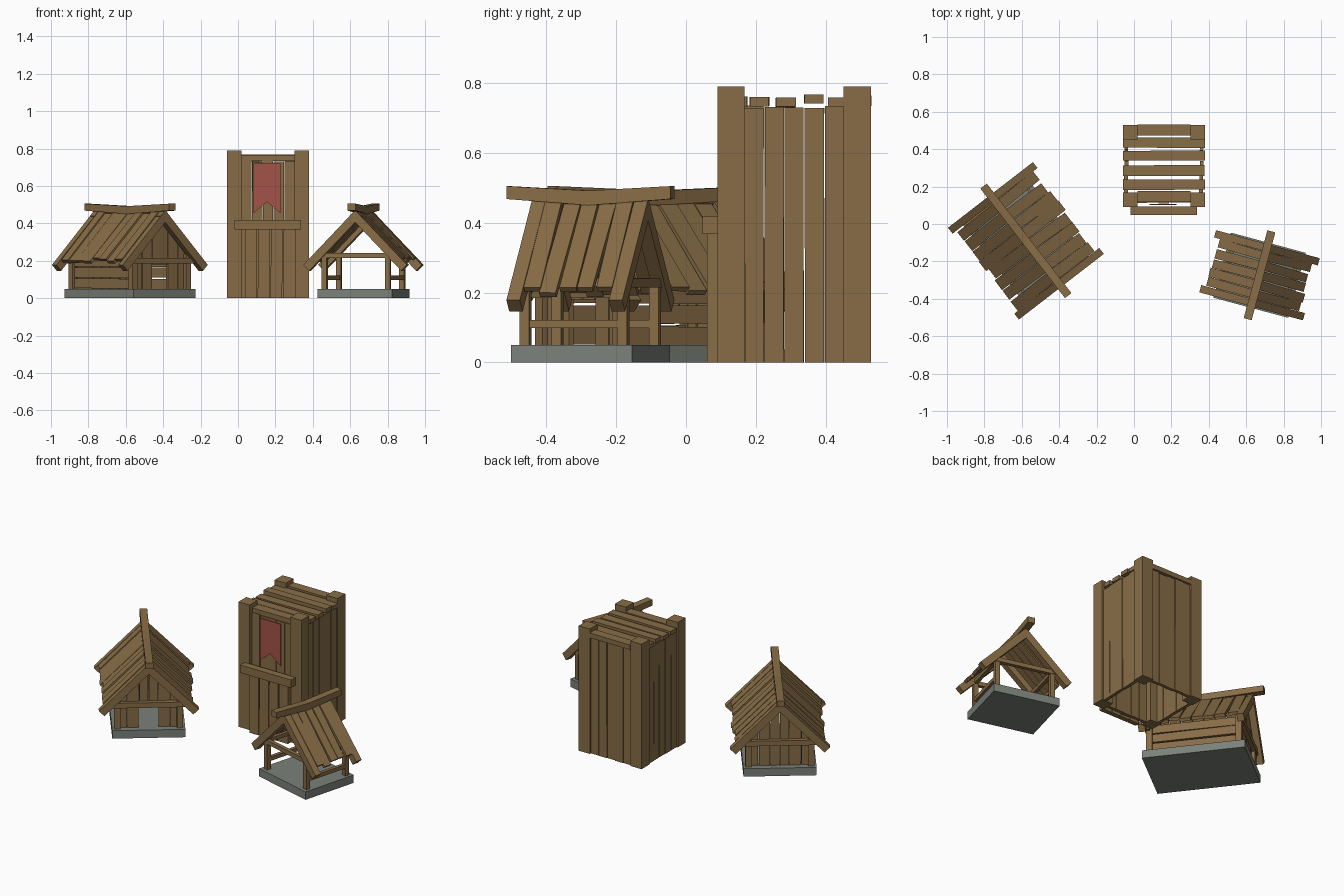
import bpy, bmesh, math, random
from mathutils import Vector, Matrix

random.seed(4)
if "Cube" in bpy.data.objects:
    bpy.data.objects.remove(bpy.data.objects["Cube"])


def material(name, rgb):
    m = bpy.data.materials.new(name)
    m.use_nodes = True
    m.diffuse_color = (*rgb, 1)
    m.node_tree.nodes["Principled BSDF"].inputs["Base Color"].default_value = (*rgb, 1)
    return m


WOOD = material("weathered wood", (0.245, 0.152, 0.062))
STONE = material("grey stone", (0.2, 0.22, 0.195))
CLOTH = material("red cloth", (0.36, 0.085, 0.065))
X, Y, Z = Vector((1, 0, 0)), Vector((0, 1, 0)), Vector((0, 0, 1))


class Part:
    """Collects solids in one mesh object placed by a matrix."""

    def __init__(self, name, place, mat=WOOD):
        self.name, self.place, self.mat, self.bm = name, place, mat, bmesh.new()

    def prism(self, points, depth):
        low = [self.bm.verts.new(p) for p in points]
        high = [self.bm.verts.new(Vector(p) + depth) for p in points]
        n = len(low)
        self.bm.faces.new(low)
        self.bm.faces.new(high[::-1])
        for i in range(n):
            j = (i + 1) % n
            self.bm.faces.new((low[j], low[i], high[i], high[j]))

    def board(self, a, b, width, normal, thick, rough=0.0):
        # a to b is the centre line of the outer face; rough tapers the ends
        a, b = Vector(a), Vector(b)
        side = (b - a).normalized().cross(normal) * width / 2
        r = lambda: 1 - random.random() * rough
        self.prism([a - side * r(), a + side * r(), b + side * r(), b - side * r()],
                   -Vector(normal) * thick)

    def box(self, lo, hi):
        x, y, z = lo
        self.prism([(x, y, z), (hi[0], y, z), (hi[0], hi[1], z), (x, hi[1], z)], Z * (hi[2] - z))

    def done(self):
        bmesh.ops.recalc_face_normals(self.bm, faces=self.bm.faces[:])
        self.bm.transform(self.place)
        mesh = bpy.data.meshes.new(self.name)
        self.bm.to_mesh(mesh)
        self.bm.free()
        mesh.materials.append(self.mat)
        bpy.context.collection.objects.link(bpy.data.objects.new(self.name, mesh))


def placed(x, y, degrees):
    return Matrix.Translation((x, y, 0)) @ Matrix.Rotation(math.radians(degrees), 4, "Z")


def roof(name, place, half, ridge, count):
    # Pitched roof: barge boards at both ends, rough planks between, sagging ridge
    apex, eave, run = 0.47, 0.178, 0.287
    barge, planks = Part(name + "_barge_boards", place), Part(name + "_roof_planks", place)
    for s in (-1, 1):
        down = Vector((s * run, 0, eave - apex))
        normal = Vector((apex - eave, 0, s * run)).normalized()
        normal = Vector((s * abs(normal.x), 0, abs(normal.z)))
        top = Vector((0, 0, apex))
        for e in (-1, 1):
            mid = Y * e * (half - 0.02)
            barge.board(top + mid, top + mid + down, 0.04, normal, 0.045)
        step = (2 * half - 0.08) / count
        for i in range(count):
            at = Y * (-half + 0.04 + step * (i + 0.5)) + normal * random.uniform(-0.004, 0.006)
            tilt = Y * random.uniform(-0.006, 0.006)
            planks.board(top + at, top + at + tilt + down * random.uniform(0.87, 0.93),
                         step * 1.03, normal, 0.018, 0.2)
    barge.done()
    planks.done()
    beam = Part(name + "_ridge_beam", place)
    outline = [(-ridge, 0.468), (0, 0.45), (ridge, 0.468), (ridge, 0.505), (0, 0.492), (-ridge, 0.505)]
    beam.prism([(-0.022, y, z) for y, z in outline], X * 0.044)
    beam.done()


def base(name, place, w, l):
    slab = Part(name + "_stone_base", place, STONE)
    slab.box((-w, -l, 0), (w, l, 0.05))
    slab.done()


def posts(name, place, w, l, size, top):
    p = Part(name + "_corner_posts", place)
    for sx in (-1, 1):
        for sy in (-1, 1):
            p.board((sx * w, sy * l + size / 2, 0.05), (sx * w, sy * l + size / 2, top), size, Y, size)
    p.done()


# House
house = placed(-0.578, -0.09, 37.7)
base("house", house, 0.21, 0.302)
posts("house", house, 0.18, 0.262, 0.036, 0.235)
roof("house", house, 0.31, 0.37, 8)

gables = Part("house_gable_planks", house)
edges = [-0.185, -0.122, -0.055, 0, 0.055, 0.122, 0.185]
for end in (-1, 1):
    for a, b in zip(edges, edges[1:]):
        doorway = end < 0 and abs(a + b) < 0.1
        low = 0.18 if doorway else 0.05
        a2, b2 = a + 0.002, b - 0.002
        y = end * 0.262 + random.uniform(-0.004, 0.004)
        gables.prism([(a2, y, low), (b2, y, low), (b2, y, 0.435 - abs(b2)), (a2, y, 0.435 - abs(a2))],
                     Y * -end * 0.015)
gables.done()

ties = Part("house_tie_beams", house)
for end in (-1, 1):
    ties.board((-0.215, end * 0.288, 0.2), (0.215, end * 0.288, 0.2), 0.032, Y * end, 0.03)
ties.done()

sides = Part("house_side_boards", house)
for s in (-1, 1):
    for z in (0.078, 0.136, 0.194):
        sides.board((s * 0.186, -0.255, z), (s * 0.186, 0.255, z + random.uniform(-0.003, 0.003)),
                    0.056, X * s, 0.016, 0.12)
sides.done()

# Open shelter
shelter = placed(0.671, -0.274, -15.1)
base("shelter", shelter, 0.207, 0.18)
posts("shelter", shelter, 0.175, 0.145, 0.028, 0.24)
roof("shelter", shelter, 0.172, 0.243, 5)

rails = Part("shelter_rails", shelter)
for s in (-1, 1):
    rails.board((s * 0.187, -0.14, 0.11), (s * 0.187, 0.14, 0.11), 0.024, X * s, 0.022)
    rails.board((s * 0.187, -0.15, 0.23), (s * 0.187, 0.15, 0.23), 0.024, X * s, 0.022)
    rails.board((-0.215, s * 0.162, 0.228), (0.215, s * 0.162, 0.228), 0.026, Y * s, 0.024)
rails.done()

# Tower
tower = placed(0.16, 0.31, 0)
corner = Part("tower_corner_posts", tower)
for sx in (-1, 1):
    for sy in (-1, 1):
        corner.board((sx * 0.181, sy * 0.181 + 0.039, 0), (sx * 0.181, sy * 0.181 + 0.039, 0.79),
                     0.078, Y, 0.078)
corner.done()

walls = Part("tower_wall_planks", tower)
for turn in range(4):
    out = Matrix.Rotation(turn * math.pi / 2, 3, "Z") @ -Y
    along = out.cross(Z)
    for i in range(5):
        at = out * ((0.198 if turn == 0 else 0.21) + random.uniform(-0.003, 0.003)) + along * (i - 2) * 0.0575
        walls.board(at, at + Z * random.uniform(0.728, 0.737), 0.0575, out, 0.02, 0.1)
walls.done()

roof_boards = Part("tower_top_planks", tower)
for y, half, top in ((-0.1, 0.22, 0.76), (-0.025, 0.218, 0.757), (0.055, 0.22, 0.768), (0.125, 0.22, 0.758)):
    roof_boards.board((-half, y, top), (half, y, top + random.uniform(-0.004, 0.004)), 0.06, Z, 0.026, 0.15)
for y, top in ((-0.165, 0.762), (0.193, 0.765)):
    roof_boards.board((-0.142, y, top), (0.142, y, top), 0.062, Z, 0.03, 0.1)
roof_boards.done()

door = Part("tower_door_planks", tower)
for i in range(4):
    x = -0.09 + i * 0.068
    door.board((x, -0.25, 0), (x, -0.25, 0.372), 0.066, -Y, 0.03, 0.12)
door.done()

lintel = Part("tower_front_crossbeam", tower)
lintel.board((-0.178, -0.262, 0.393), (0.178, -0.262, 0.393), 0.05, -Y, 0.045)
lintel.done()

banner = Part("tower_banner", tower, CLOTH)
banner.prism([(x, -0.209, z) for x, z in
              ((-0.076, 0.72), (0.066, 0.72), (0.066, 0.455), (-0.005, 0.515), (-0.076, 0.455))], Y * 0.006)
banner.done()
